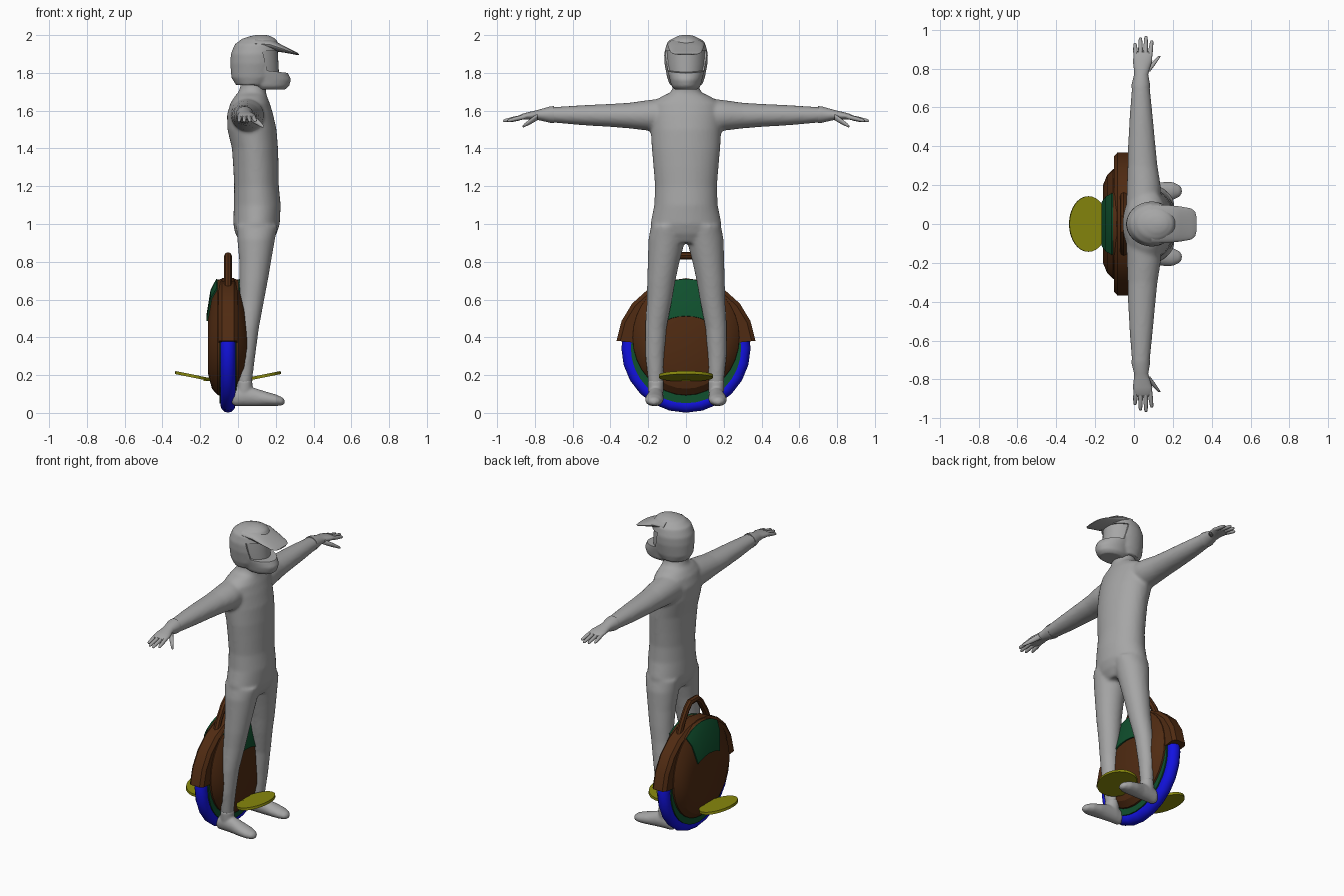
import bpy, bmesh, math
from mathutils import Vector

if "Cube" in bpy.data.objects:
    bpy.data.objects.remove(bpy.data.objects["Cube"], do_unlink=True)


def material(name, color):
    m = bpy.data.materials.new(name)
    m.use_nodes = True
    m.diffuse_color = (*color, 1)
    m.node_tree.nodes["Principled BSDF"].inputs["Base Color"].default_value = (*color, 1)
    return m


GREY = material("suit grey", (0.38, 0.38, 0.38))
BROWN = material("shell brown", (0.08, 0.024, 0.006))
GREEN = material("panel green", (0.005, 0.08, 0.027))
BLUE = material("tyre blue", (0.006, 0.006, 0.75))
YELLOW = material("pedal yellow", (0.25, 0.25, 0.004))

WHEEL_X, WHEEL_Z = -0.053, 0.343


def skin(bm, rings, closed=False):
    """Join equal rings of points into a capped tube."""
    loops = [[bm.verts.new(p) for p in ring] for ring in rings]
    n = len(loops[0])
    pairs = list(zip(loops, loops[1:]))
    for a, b in pairs:
        for i in range(n):
            bm.faces.new((a[i], a[(i + 1) % n], b[(i + 1) % n], b[i]))
    bm.faces.new(loops[0])
    bm.faces.new(loops[-1])


def loft(bm, axis, rows, side=1, n=28):
    """Elliptical sections along an axis: position, two centres, two radii."""
    rings = []
    for pos, c1, c2, r1, r2 in rows:
        ring = []
        for i in range(n):
            t = math.tau * i / n
            p = [c1 + r1 * math.cos(t), c2 + r2 * math.sin(t)]
            p.insert("xyz".index(axis), pos)
            ring.append((p[0], p[1] * side, p[2]))
        rings.append(ring)
    skin(bm, rings)


def capsule(bm, a, b, ra, rb, side):
    """Tapered finger with a rounded tip."""
    a, b = Vector(a), Vector(b)
    rows = []
    for t, r in ((0, ra), (0.5, (ra + rb) / 2 + 0.001), (0.9, rb), (0.98, rb * 0.7), (1, rb * 0.2)):
        p = a.lerp(b, t)
        rows.append((p.y, p.x, p.z, r, r))
    loft(bm, "y", rows, side, 12)


def finish(ob, angle=35):
    bpy.ops.object.select_all(action="DESELECT")
    ob.select_set(True)
    bpy.context.view_layer.objects.active = ob
    bpy.ops.object.convert(target="MESH")
    bpy.ops.object.shade_smooth_by_angle(angle=math.radians(angle))


def make(name, bm, mat, voxel=0, relax=0, cutter=None, solid=0, angle=35):
    bmesh.ops.recalc_face_normals(bm, faces=bm.faces)
    me = bpy.data.meshes.new(name)
    bm.to_mesh(me)
    bm.free()
    me.materials.append(mat)
    ob = bpy.data.objects.new(name, me)
    bpy.context.collection.objects.link(ob)
    if voxel:
        mod = ob.modifiers.new("Merge", "REMESH")
        mod.mode, mod.voxel_size = "VOXEL", voxel
        mod = ob.modifiers.new("Relax", "SMOOTH")
        mod.factor, mod.iterations = 0.5, relax
    if cutter:
        mod = ob.modifiers.new("Cut", "BOOLEAN")
        mod.operation, mod.object = "DIFFERENCE", cutter
    if solid:
        mod = ob.modifiers.new("Thickness", "SOLIDIFY")
        mod.thickness, mod.offset = solid, 1
    finish(ob, angle)
    return ob


# Rider's suit: torso, arms and legs blended into one skin
bm = bmesh.new()
torso = [(0.9, 0.095, 0.08, 0.12), (0.95, 0.095, 0.11, 0.18), (1.0, 0.098, 0.123, 0.188),
         (1.1, 0.102, 0.124, 0.168), (1.2, 0.098, 0.118, 0.164), (1.3, 0.095, 0.12, 0.172),
         (1.4, 0.09, 0.122, 0.181), (1.5, 0.074, 0.13, 0.187), (1.58, 0.064, 0.122, 0.19),
         (1.64, 0.064, 0.104, 0.18), (1.675, 0.068, 0.086, 0.13), (1.695, 0.074, 0.074, 0.085),
         (1.72, 0.08, 0.07, 0.07), (1.79, 0.088, 0.064, 0.064)]
loft(bm, "z", [(z, cx, 0, rx, ry) for z, cx, rx, ry in torso], n=40)
for s in (1, -1):
    loft(bm, "y", [(0.1, 0.05, 1.578, 0.09, 0.09), (0.2, 0.05, 1.575, 0.087, 0.081),
                   (0.3, 0.044, 1.574, 0.077, 0.068), (0.4, 0.04, 1.575, 0.071, 0.061),
                   (0.55, 0.037, 1.576, 0.06, 0.053), (0.73, 0.035, 1.578, 0.044, 0.039)], s)
    loft(bm, "z", [(0.99, 0.1, 0.095, 0.11, 0.09), (0.92, 0.096, 0.101, 0.1, 0.098),
                   (0.8, 0.091, 0.118, 0.084, 0.084), (0.7, 0.083, 0.131, 0.075, 0.075),
                   (0.6, 0.073, 0.14, 0.066, 0.067), (0.45, 0.055, 0.16, 0.056, 0.057),
                   (0.3, 0.044, 0.165, 0.047, 0.05), (0.14, 0.035, 0.16, 0.036, 0.038)], s)
make("rider_suit", bm, GREY, 0.01, 6)

for s, tag in ((-1, "front"), (1, "back")):
    # Boot with ankle
    bm = bmesh.new()
    loft(bm, "z", [(0.06, 0.03, 0.16, 0.045, 0.036), (0.12, 0.035, 0.16, 0.043, 0.041),
                   (0.17, 0.036, 0.16, 0.04, 0.043)], s)
    loft(bm, "x", [(-0.035, 0.16, 0.075, 0.02, 0.025), (-0.015, 0.16, 0.083, 0.036, 0.047),
                   (0.03, 0.16, 0.09, 0.041, 0.054), (0.09, 0.162, 0.083, 0.043, 0.048),
                   (0.15, 0.167, 0.074, 0.049, 0.038), (0.2, 0.17, 0.067, 0.046, 0.031),
                   (0.235, 0.17, 0.061, 0.03, 0.021), (0.246, 0.17, 0.059, 0.012, 0.01)], s)
    make(tag + "_boot", bm, GREY, 0.007, 3)

    # Glove: flared cuff, palm, four fingers and thumb
    bm = bmesh.new()
    loft(bm, "y", [(0.7, 0.035, 1.579, 0.047, 0.045), (0.72, 0.035, 1.579, 0.047, 0.043),
                   (0.77, 0.037, 1.578, 0.036, 0.03), (0.8, 0.04, 1.576, 0.041, 0.024),
                   (0.84, 0.044, 1.572, 0.05, 0.019), (0.87, 0.046, 1.567, 0.047, 0.015),
                   (0.885, 0.046, 1.564, 0.036, 0.009)], s)
    for base, tip, reach in ((0.01, 0.005, 0.932), (0.034, 0.033, 0.96),
                             (0.058, 0.062, 0.968), (0.08, 0.092, 0.945)):
        capsule(bm, (base, 0.85, 1.569), (tip, reach, 1.546), 0.0125, 0.009, s)
    capsule(bm, (0.065, 0.785, 1.568), (0.132, 0.865, 1.516), 0.018, 0.009, s)
    make(tag + "_glove", bm, GREY, angle=50)

# Helmet: dome and chin guard merged, with a cut eye opening
bm = bmesh.new()
skin(bm, [[(x, y, z) for x, z in ((0.13, 1.915), (0.155, 1.812), (0.35, 1.79), (0.35, 1.915))]
          for y in (-0.2, 0.2)])
opening = make("opening_cutter", bm, GREY)
opening.hide_render = True
bm = bmesh.new()
loft(bm, "z", [(1.735, 0.075, 0, 0.085, 0.085), (1.775, 0.085, 0, 0.12, 0.1),
               (1.85, 0.09, 0, 0.131, 0.114), (1.9, 0.092, 0, 0.13, 0.116),
               (1.95, 0.1, 0, 0.118, 0.104), (1.98, 0.11, 0, 0.09, 0.075),
               (1.996, 0.12, 0, 0.05, 0.042), (2.002, 0.125, 0, 0.015, 0.012)], n=40)
loft(bm, "z", [(1.712, 0.165, 0, 0.085, 0.06), (1.73, 0.163, 0, 0.108, 0.077),
               (1.765, 0.162, 0, 0.119, 0.086), (1.8, 0.152, 0, 0.112, 0.095),
               (1.83, 0.14, 0, 0.1, 0.1)], n=40)
make("helmet", bm, GREY, 0.008, 3, cutter=opening)
bpy.data.objects.remove(opening, do_unlink=True)

# Goggle lens set inside the opening
bm = bmesh.new()
loft(bm, "z", [(1.795, 0.092, 0, 0.125, 0.098), (1.85, 0.092, 0, 0.122, 0.106),
               (1.92, 0.092, 0, 0.118, 0.106)], n=40)
make("goggle_lens", bm, GREY)

# Sun peak on the helmet
bm = bmesh.new()
loft(bm, "x", [(0.09, 0, 1.955, 0.1, 0.036), (0.17, 0, 1.95, 0.098, 0.032),
               (0.24, 0, 1.926, 0.09, 0.018), (0.295, 0, 1.907, 0.08, 0.009),
               (0.315, 0, 1.9, 0.062, 0.006), (0.322, 0, 1.898, 0.035, 0.003)])
make("helmet_peak", bm, GREY)


def sweep(name, profile, mat, start, end, steps):
    """Turn a (sideways, radius) profile about the wheel axle."""
    bm = bmesh.new()
    rings = []
    for k in range(steps + 1):
        t = math.radians(start + (end - start) * k / steps)
        rings.append([(WHEEL_X + dx, r * math.cos(t), WHEEL_Z + r * math.sin(t)) for dx, r in profile])
    skin(bm, rings)
    make(name, bm, mat, angle=25)


# Tyre, hub disc and mudguard
bpy.ops.mesh.primitive_torus_add(major_segments=24, minor_segments=12, major_radius=0.302,
                                 minor_radius=0.04, location=(WHEEL_X, 0, WHEEL_Z),
                                 rotation=(0, math.pi / 2, 0))
tyre = bpy.context.object
tyre.name = "tyre"
tyre.data.materials.append(BLUE)
finish(tyre)
bm = bmesh.new()
loft(bm, "x", [(WHEEL_X + d, 0, WHEEL_Z, 0.292, 0.292) for d in (-0.045, 0.045)], n=32)
make("hub_disc", bm, GREEN)
sweep("mudguard", [(-0.05, 0.25), (-0.05, 0.35), (-0.032, 0.37), (0.032, 0.37), (0.05, 0.35), (0.05, 0.25)],
      BROWN, 6, 174, 10)


def shell_mesh(d):
    bm = bmesh.new()
    loft(bm, "x", [(WHEEL_X + d * dx, 0, cz, ry, rz) for dx, cz, ry, rz in
                   ((0.02, 0.4, 0.285, 0.31), (0.055, 0.4, 0.282, 0.306),
                    (0.085, 0.388, 0.252, 0.26), (0.107, 0.362, 0.2, 0.15))], n=32)
    bmesh.ops.recalc_face_normals(bm, faces=bm.faces)
    return bm


for d, tag in ((1, "left"), (-1, "right")):
    # Domed side cover
    make(tag + "_side_cover", shell_mesh(d), BROWN, angle=25)

    # Raised panel over the top of the cover's sloped band
    bm = shell_mesh(d)
    drop = []
    for f in bm.faces:
        c = f.calc_center_median()
        sector = abs(math.atan2(c.y, c.z - 0.385)) < math.radians(35)
        if len(f.verts) > 4 or not sector or abs(c.x - WHEEL_X) < 0.05:
            drop.append(f)
    bmesh.ops.delete(bm, geom=drop, context="FACES")
    make(tag + "_top_panel", bm, GREEN, solid=0.008, angle=25)

    # Tilted oval pedal and its hinge
    bpy.ops.mesh.primitive_cylinder_add(vertices=32, radius=1, depth=1,
                                        location=(WHEEL_X + d * 0.182, 0, 0.194),
                                        rotation=(0, -d * 0.2, 0))
    pedal = bpy.context.object
    pedal.name = tag + "_pedal"
    pedal.scale = (0.1, 0.143, 0.016)
    bpy.ops.mesh.primitive_cube_add(size=1, location=(WHEEL_X + d * 0.105, 0, 0.178))
    hinge = bpy.context.object
    hinge.name = tag + "_pedal_hinge"
    hinge.scale = (0.05, 0.05, 0.02)
    for ob in (pedal, hinge):
        ob.data.materials.append(YELLOW)
        finish(ob)

# Carry handle arch
curve = bpy.data.curves.new("carry_handle", "CURVE")
curve.dimensions = "3D"
curve.bevel_depth, curve.bevel_resolution, curve.use_fill_caps = 0.02, 2, True
path = [(-0.155, 0.64), (-0.12, 0.72), (-0.07, 0.8), (-0.035, 0.832)]
path += [(-y, z) for y, z in reversed(path)]
spline = curve.splines.new("POLY")
spline.points.add(len(path) - 1)
for point, (y, z) in zip(spline.points, path):
    point.co = (WHEEL_X, y, z, 1)
curve.materials.append(BROWN)
handle = bpy.data.objects.new("carry_handle", curve)
bpy.context.collection.objects.link(handle)
finish(handle)
